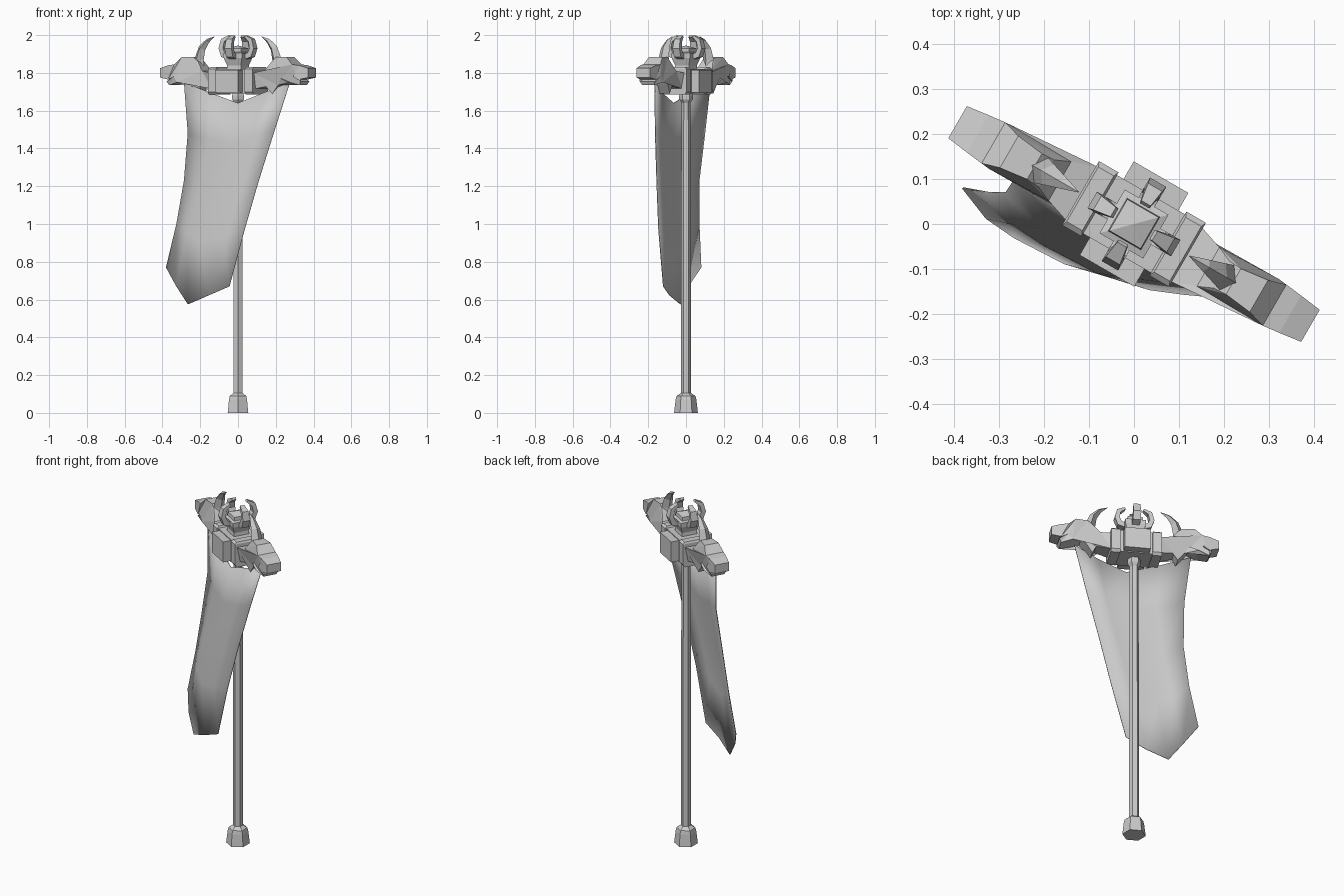
import bpy, bmesh, math
from mathutils import Matrix, Vector

cube = bpy.data.objects.get("Cube")
if cube:
    bpy.data.objects.remove(cube)

grey = bpy.data.materials.new("plain grey")
grey.use_nodes = True
grey.diffuse_color = (0.6, 0.6, 0.6, 1)
grey.node_tree.nodes["Principled BSDF"].inputs["Base Color"].default_value = (0.6, 0.6, 0.6, 1)

TURN = Matrix.Rotation(math.radians(-30), 4, 'Z')   # the crossbar is turned on the pole


def finish(name, bm, matrix):
    bmesh.ops.recalc_face_normals(bm, faces=bm.faces)
    bm.transform(matrix)
    mesh = bpy.data.meshes.new(name)
    bm.to_mesh(mesh)
    bm.free()
    mesh.materials.append(grey)
    obj = bpy.data.objects.new(name, mesh)
    bpy.context.collection.objects.link(obj)
    return obj


def loft(name, rings, matrix=TURN):
    """Skin a list of equal-sized point rings and cap both ends."""
    bm = bmesh.new()
    loops = [[bm.verts.new(p) for p in ring] for ring in rings]
    n = len(loops[0])
    for a, b in zip(loops, loops[1:]):
        for i in range(n):
            j = (i + 1) % n
            bm.faces.new((a[i], a[j], b[j], b[i]))
    caps = [bm.faces.new(loops[0]), bm.faces.new(loops[-1])]
    bmesh.ops.triangulate(bm, faces=[f for f in caps if n > 6])
    return finish(name, bm, matrix)


def block(name, levels, centre=(0, 0), matrix=TURN):
    """Four-sided stack; each level is half width, half depth, height."""
    cx, cy = centre
    return loft(name, [[(cx + sx * w, cy + sy * d, z) for sx, sy in
                        ((-1, -1), (1, -1), (1, 1), (-1, 1))] for w, d, z in levels], matrix)


def turned(name, levels, sides=6):
    """Upright faceted column; each level is radius, height."""
    angles = [math.pi / 2 + math.tau * i / sides for i in range(sides)]
    return loft(name, [[(r * math.cos(a), r * math.sin(a), z) for a in angles]
                       for r, z in levels], Matrix())


def sweep(name, path, matrix, diamond=False):
    """Bent bar in the xz plane; each station is x, z, half thickness, half width."""
    rings = []
    for i, (x, z, t, w) in enumerate(path):
        p, q = path[max(i - 1, 0)], path[min(i + 1, len(path) - 1)]
        along = Vector((q[0] - p[0], 0, q[1] - p[1])).normalized()
        out = Vector((along.z, 0, -along.x)) * t
        side = Vector((0, w, 0))
        c = Vector((x, 0, z))
        if diamond:
            rings.append([c + out, c + side, c - out, c - side])
        else:
            rings.append([c + out + side, c - out + side, c - out - side, c + out - side])
    return loft(name, rings, matrix)


# Pole with faceted foot and collar
turned("pole", [(0.027, 0.08), (0.027, 0.9), (0.023, 1.72)])
turned("pole_foot", [(0.063, 0), (0.055, 0.07), (0.05, 0.09), (0.027, 0.105)])
turned("pole_collar", [(0.023, 1.64), (0.036, 1.66), (0.036, 1.68), (0.03, 1.70)])

# Hub of the crossbar
block("hub_core", [(0.09, 0.075, 1.69), (0.09, 0.075, 1.82)])
block("hub_cross_block", [(0.07, 0.12, 1.695), (0.07, 0.12, 1.815)])
block("crown_neck", [(0.045, 0.045, 1.81), (0.042, 0.042, 1.84), (0.056, 0.056, 1.88),
                     (0.056, 0.056, 1.905), (0.042, 0.042, 1.91), (0.04, 0.04, 1.93)])
block("crown_point", [(0.04, 0.04, 1.93), (0.001, 0.001, 1.945)])

# Four curved crown prongs
prong = [(0.045, 1.885, 0.014, 0.02), (0.08, 1.895, 0.015, 0.021), (0.094, 1.93, 0.013, 0.021),
         (0.084, 1.972, 0.012, 0.018), (0.05, 1.994, 0.006, 0.012)]
for i in range(4):
    sweep(f"crown_prong_{i + 1}", prong, TURN @ Matrix.Rotation(i * math.pi / 2, 4, 'Z'))

# Beast heads: side profile from neck over brow and snout, back under the jaw
profile = [(0.13, 1.80), (0.19, 1.81), (0.225, 1.86), (0.255, 1.885), (0.32, 1.885),
           (0.36, 1.845), (0.40, 1.84), (0.452, 1.825), (0.452, 1.775), (0.40, 1.765),
           (0.365, 1.78), (0.41, 1.755), (0.40, 1.735), (0.34, 1.75), (0.29, 1.77),
           (0.265, 1.735), (0.23, 1.69), (0.21, 1.73), (0.13, 1.715)]
widths = [(0.13, 0.07), (0.19, 0.05), (0.25, 0.043), (0.33, 0.056), (0.40, 0.048), (0.46, 0.04)]


def half_width(x, z):
    for (a, wa), (b, wb) in zip(widths, widths[1:]):
        if x <= b:
            w = wa + (wb - wa) * (x - a) / (b - a)
            break
    return w * (0.75 if z > 1.85 or z < 1.74 else 1)


horn = [(0.235, 1.81, 0.03, 0.028), (0.238, 1.87, 0.028, 0.032), (0.22, 1.93, 0.021, 0.026),
        (0.185, 1.97, 0.012, 0.015), (0.142, 1.993, 0.001, 0.001)]
for side, angle in (("left", 0), ("right", math.pi)):
    turn = TURN @ Matrix.Rotation(angle, 4, 'Z')
    loft(side + "_beast_head", [[(x, s * half_width(x, z), z) for x, z in profile]
                                for s in (-1, 1)], turn)
    sweep(side + "_horn", horn, turn, diamond=True)
    block(side + "_hub_plate", [(0.025, 0.07, 1.685), (0.025, 0.082, 1.70),
                                (0.025, 0.082, 1.82), (0.02, 0.07, 1.83)], (0.112, 0), turn)

# Hanging cloth: left edge, middle and right edge at each row
rows = [((-0.285, 0.13, 1.75), (0, -0.065, 1.64), (0.275, -0.165, 1.75)),
        ((-0.265, 0.10, 1.48), (-0.04, -0.07, 1.42), (0.195, -0.163, 1.5)),
        ((-0.285, 0.07, 1.23), (-0.12, -0.06, 1.15), (0.11, -0.155, 1.23)),
        ((-0.325, 0.07, 1.0), (-0.2, -0.045, 0.9), (0.035, -0.145, 0.97)),
        ((-0.38, 0.08, 0.77), (-0.265, -0.03, 0.575), (-0.045, -0.12, 0.67))]
bm = bmesh.new()
grid = []
for row in rows:
    a, b, c = map(Vector, row)
    # Quarter points follow the belly of the cloth
    q1 = (a + b) / 2 + Vector((-0.005, -0.012, 0))
    q2 = (b + c) / 2 + Vector((0, -0.012, 0))
    grid.append([bm.verts.new(p) for p in (a, q1, b, q2, c)])
for r, s in zip(grid, grid[1:]):
    for i in range(4):
        bm.faces.new((r[i], r[i + 1], s[i + 1], s[i]))
cloth = finish("hanging_cloth", bm, Matrix())
thick = cloth.modifiers.new("thickness", 'SOLIDIFY')
thick.thickness = 0.004
thick.offset = 0
for f in cloth.data.polygons:
    f.use_smooth = True
bpy.ops.object.select_all(action='DESELECT')
cloth.select_set(True)
bpy.context.view_layer.objects.active = cloth
bpy.ops.object.shade_smooth_by_angle(angle=math.radians(40))
